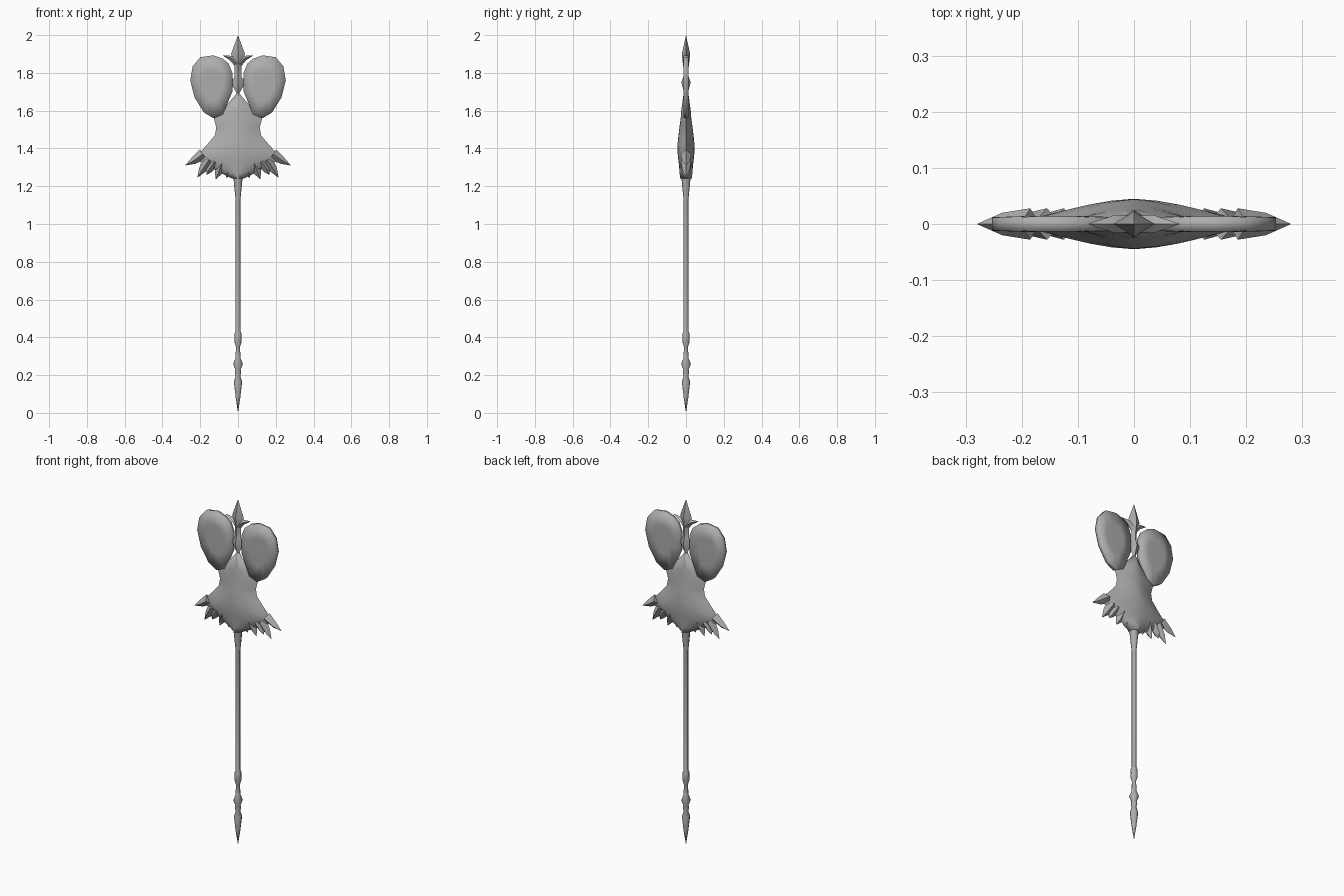
import bpy, bmesh, math

cube = bpy.data.objects.get("Cube")
if cube:
    bpy.data.objects.remove(cube)

grey = bpy.data.materials.new("plain grey")
grey.use_nodes = True
colour = (0.42, 0.42, 0.42, 1)
grey.diffuse_color = colour
grey.node_tree.nodes["Principled BSDF"].inputs["Base Color"].default_value = colour


def loft(name, rings, sharp=180):
    """Skin a list of equal-length closed rings and cap both ends."""
    bm = bmesh.new()
    loops = [[bm.verts.new(p) for p in ring] for ring in rings]
    n = len(loops[0])
    for a, b in zip(loops, loops[1:]):
        for i in range(n):
            j = (i + 1) % n
            bm.faces.new((a[i], a[j], b[j], b[i]))
    bm.faces.new(loops[0])
    bm.faces.new(loops[-1])
    bmesh.ops.remove_doubles(bm, verts=bm.verts, dist=0.0002)
    bmesh.ops.recalc_face_normals(bm, faces=bm.faces)
    mesh = bpy.data.meshes.new(name)
    bm.to_mesh(mesh)
    bm.free()
    mesh.materials.append(grey)
    ob = bpy.data.objects.new(name, mesh)
    bpy.context.collection.objects.link(ob)
    bpy.ops.object.select_all(action='DESELECT')
    ob.select_set(True)
    bpy.context.view_layer.objects.active = ob
    bpy.ops.object.shade_smooth_by_angle(angle=math.radians(sharp))
    return ob


def spindle(name, rows, sides, sharp):
    """Elliptical sections from rows of (z, half width, half depth)."""
    angles = [math.tau * i / sides for i in range(sides)]
    loft(name, [[(w * math.cos(a), d * math.sin(a), z) for a in angles]
                for z, w, d in rows], sharp)


def feather(name, path, side):
    """Diamond-section spike along a path of (x, z, half width, half depth)."""
    rings = []
    for i, (x, z, w, d) in enumerate(path):
        p, q = path[max(i - 1, 0)], path[min(i + 1, len(path) - 1)]
        dx, dz = q[0] - p[0], q[1] - p[1]
        length = math.hypot(dx, dz)
        nx, nz = -dz / length * w, dx / length * w
        rings.append([(side * (x + nx), 0, z + nz), (side * x, d, z),
                      (side * (x - nx), 0, z - nz), (side * x, -d, z)])
    loft(name, rings, 60)


# Shaft with pointed foot and turned rings
shaft = [(0, 0), (0.08, 0.012), (0.165, 0.022), (0.195, 0.012), (0.215, 0.017),
         (0.23, 0.014), (0.26, 0.026), (0.29, 0.013), (0.35, 0.011),
         (0.375, 0.019), (0.42, 0.018), (0.435, 0.012), (1.12, 0.012),
         (1.22, 0.022), (1.26, 0.025)]
spindle("shaft", [(z, r, r) for z, r in shaft], 8, 50)

# Pointed finial and its lower bulb
spindle("finial", [(2, 0, 0), (1.9, 0.037, 0.022), (1.87, 0.03, 0.019),
                   (1.83, 0.018, 0.014), (1.78, 0.018, 0.014),
                   (1.75, 0.04, 0.025), (1.69, 0.006, 0.008),
                   (1.6, 0.006, 0.008)], 4, 60)

# Lens-section body flaring into a skirt
body = [(1.69, 0.008, 0.013), (1.6, 0.085, 0.025), (1.56, 0.128, 0.028),
        (1.51, 0.115, 0.035), (1.47, 0.122, 0.04), (1.43, 0.155, 0.044),
        (1.38, 0.2, 0.045), (1.34, 0.215, 0.041), (1.31, 0.165, 0.037),
        (1.27, 0.09, 0.034), (1.24, 0.03, 0.031)]
steps = [i / 5 for i in range(-5, 6)]
rings = []
for z, w, t in body:
    front = [(u * w, -t * (1 - abs(u) ** 1.6), z) for u in steps]
    rings.append(front + [(x, -y, z) for x, y, z in front[-2:0:-1]])
loft("body", rings, 80)

lobe = [(0.03, 1.7), (0.03, 1.8), (0.05, 1.85), (0.08, 1.875), (0.13, 1.893),
        (0.2, 1.883), (0.24, 1.835), (0.253, 1.76), (0.23, 1.67),
        (0.18, 1.59), (0.13, 1.56), (0.08, 1.58)]
cx, cz = 0.14, 1.74

# Fringe feathers as (root, middle, tip) points
fringe = [((0.185, 1.37), (0.235, 1.335), (0.28, 1.31)),
          ((0.155, 1.34), (0.19, 1.285), (0.215, 1.245)),
          ((0.125, 1.33), (0.155, 1.285), (0.165, 1.26)),
          ((0.085, 1.32), (0.105, 1.27), (0.118, 1.237)),
          ((0.04, 1.31), (0.055, 1.27), (0.06, 1.243))]

for label, s in (("left", 1), ("right", -1)):
    # Upper wing lobe with a square rim
    loft("wing_lobe_" + label,
         [[(s * (cx + (x - cx) * k), y, cz + (z - cz) * k) for x, z in lobe]
          for k, y in ((0.5, -0.014), (1, -0.012), (1, 0.012), (0.5, 0.014))])
    # Curved horn beside the finial
    feather("horn_" + label, [(0.005, 1.845, 0.015, 0.015),
                              (0.035, 1.878, 0.014, 0.016),
                              (0.082, 1.893, 0, 0)], s)
    # Skirt fringe
    for i, (a, b, c) in enumerate(fringe):
        feather(f"feather_{i + 1}_{label}",
                [(*a, 0.03, 0.028), (*b, 0.019, 0.02), (*c, 0, 0)], s)
